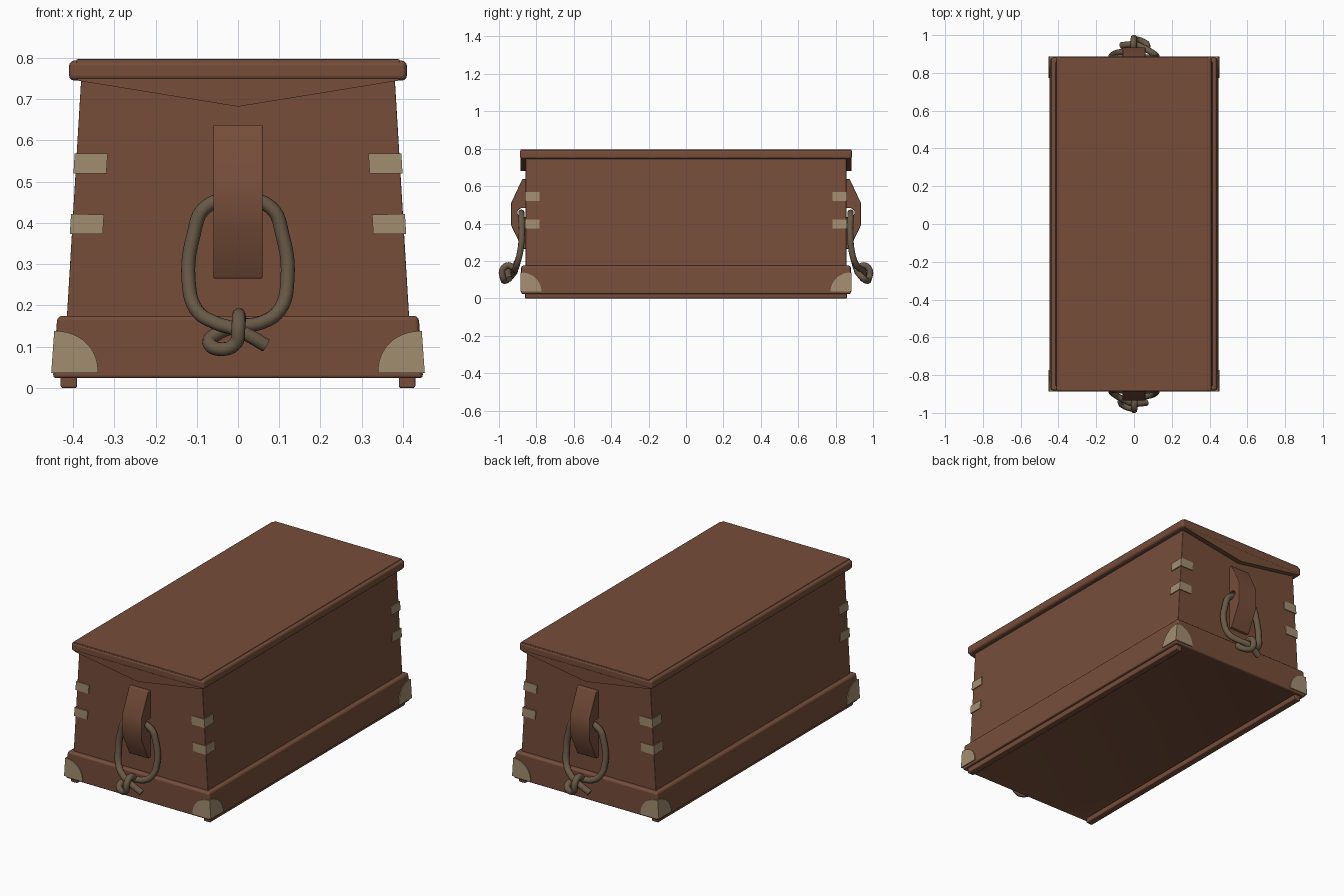
import bpy, bmesh, math

if "Cube" in bpy.data.objects:
    bpy.data.objects.remove(bpy.data.objects["Cube"], do_unlink=True)


def material(name, rgb):
    m = bpy.data.materials.new(name)
    m.use_nodes = True
    m.diffuse_color = (*rgb, 1)
    m.node_tree.nodes["Principled BSDF"].inputs["Base Color"].default_value = (*rgb, 1)
    return m


WOOD = material("brown wood", (0.18, 0.075, 0.042))
BRASS = material("dull brass", (0.36, 0.27, 0.16))
ROPE = material("rope", (0.14, 0.1, 0.062))


def mesh_object(name, verts, faces, mat, bevel=0.0):
    me = bpy.data.meshes.new(name)
    me.from_pydata(verts, [], faces)
    bm = bmesh.new()
    bm.from_mesh(me)
    bmesh.ops.recalc_face_normals(bm, faces=bm.faces)
    bm.to_mesh(me)
    bm.free()
    me.materials.append(mat)
    ob = bpy.data.objects.new(name, me)
    bpy.context.collection.objects.link(ob)
    if bevel:
        for p in me.polygons:
            p.use_smooth = True
        mod = ob.modifiers.new("rounded edges", "BEVEL")
        mod.width = bevel
        mod.segments = 3
        mod.limit_method = "ANGLE"
        mod.harden_normals = True
    return ob


def prism(name, ring_a, ring_b, mat, bevel=0.0):
    """Solid between two matching rings of points."""
    n = len(ring_a)
    faces = [list(range(n)), list(range(n, 2 * n))]
    faces += [[i, (i + 1) % n, n + (i + 1) % n, n + i] for i in range(n)]
    return mesh_object(name, ring_a + ring_b, faces, mat, bevel)


def tapered_box(name, low, high, mat, bevel=0.0, cx=0.0):
    """low and high are (half x, half y, z)."""
    def ring(hx, hy, z):
        return [(cx + a * hx, b * hy, z) for a, b in ((-1, -1), (1, -1), (1, 1), (-1, 1))]
    return prism(name, ring(*low), ring(*high), mat, bevel)


def body_x(z):
    return 0.415 - (z - 0.17) * 0.06


def skirt_x(z):
    return 0.449 - (z - 0.02) * 0.07


BODY_Y, SKIRT_Y = 0.857, 0.881

# Body, skirt with recessed underside, and runners
tapered_box("chest_body", (body_x(0.1), BODY_Y, 0.1), (body_x(0.76), BODY_Y, 0.76), WOOD, 0.004)
skirt = tapered_box("base_skirt", (skirt_x(0.02), SKIRT_Y, 0.02),
                    (skirt_x(0.175), SKIRT_Y, 0.175), WOOD, 0.012)
bm = bmesh.new()
bm.from_mesh(skirt.data)
bm.faces.ensure_lookup_table()
bottom = min(bm.faces, key=lambda f: f.calc_center_median().z)
bmesh.ops.inset_region(bm, faces=[bottom], thickness=0.06)
bmesh.ops.translate(bm, verts=bottom.verts, vec=(0, 0, 0.016))
bm.to_mesh(skirt.data)
bm.free()
for side, label in ((1, "left"), (-1, "right")):
    tapered_box(label + "_runner", (0.02, 0.86, 0), (0.02, 0.86, 0.03), WOOD, 0.005, side * 0.41)

# Lid with a raised top panel
tapered_box("lid", (0.41, 0.888, 0.745), (0.41, 0.888, 0.794), WOOD, 0.014)
tapered_box("lid_panel", (0.392, 0.885, 0.76), (0.392, 0.885, 0.797), WOOD, 0.003)


def corner_plate(name, outline, half_x, hy, sx, sy):
    """Thin plate folded round a vertical corner; outline holds (inset, z)."""
    front = [(sx * (half_x(z) - u), sy * hy, z) for u, z in outline]
    flank = [(sx * half_x(z), sy * (hy - u), z) for u, z in outline[1:-1]]
    n = len(front)
    faces = [list(range(n)), [n - 1] + list(range(2 * n - 3, n - 1, -1)) + [0]]
    ob = mesh_object(name, front + flank, faces, BRASS)
    mod = ob.modifiers.new("thickness", "SOLIDIFY")
    mod.thickness = 0.0098
    mod.offset = 0
    mod.use_even_offset = True


# Brass corner fittings
quarter = [(0.0, 0.036)] + [
    (0.108 * math.cos(a), 0.036 + 0.102 * math.sin(a))
    for a in (i * math.pi / 24 for i in range(12))] + [(0.0, 0.138)]
for sy, end in ((-1, "front"), (1, "back")):
    for sx, side in ((1, "left"), (-1, "right")):
        where = end + "_" + side
        corner_plate(where + "_corner_cap", quarter, skirt_x, SKIRT_Y, sx, sy)
        for z, label in ((0.52, "upper"), (0.373, "lower")):
            strap = [(0, z), (0.075, z), (0.075, z + 0.048), (0, z + 0.048)]
            corner_plate(f"{where}_{label}_strap", strap, body_x, BODY_Y, sx, sy)

# Handle bracket profile (outward, z) with a rope channel on its inner side
bracket = [(0.85, 0.638), (0.875, 0.638), (0.935, 0.51), (0.935, 0.39), (0.875, 0.265),
           (0.85, 0.265), (0.85, 0.435), (0.885, 0.435), (0.9, 0.448), (0.9, 0.468),
           (0.885, 0.482), (0.85, 0.482)]

# Rope path (x, outward, z): tail, up one arm, through the bracket, down, knot
rope_path = [(0.068, 0.945, 0.103), (0.03, 0.95, 0.125), (-0.005, 0.95, 0.142),
             (-0.055, 0.93, 0.158), (-0.1, 0.905, 0.188), (-0.12, 0.884, 0.265),
             (-0.108, 0.878, 0.37), (-0.08, 0.88, 0.437), (0.0, 0.88, 0.458),
             (0.08, 0.88, 0.437), (0.108, 0.878, 0.37), (0.12, 0.884, 0.265),
             (0.1, 0.902, 0.188), (0.055, 0.912, 0.158), (0.0, 0.914, 0.15),
             (-0.05, 0.924, 0.132), (-0.07, 0.945, 0.11), (-0.042, 0.968, 0.094),
             (-0.006, 0.978, 0.108), (0.001, 0.983, 0.148), (0.002, 0.955, 0.176),
             (0.003, 0.922, 0.165)]


def rope(name, sy):
    cu = bpy.data.curves.new(name, "CURVE")
    cu.dimensions = "3D"
    cu.bevel_depth = 0.017
    cu.bevel_resolution = 3
    cu.resolution_u = 6
    cu.use_fill_caps = True
    sp = cu.splines.new("BEZIER")
    sp.bezier_points.add(len(rope_path) - 1)
    for bp, (x, d, z) in zip(sp.bezier_points, rope_path):
        bp.co = (-sy * x, sy * d, z)
        bp.handle_left_type = bp.handle_right_type = "AUTO"
    cu.materials.append(ROPE)
    ob = bpy.data.objects.new(name, cu)
    bpy.context.collection.objects.link(ob)
    # Turn the rope into a smooth mesh
    bpy.ops.object.select_all(action="DESELECT")
    ob.select_set(True)
    bpy.context.view_layer.objects.active = ob
    bpy.ops.object.convert(target="MESH")
    bpy.ops.object.shade_smooth_by_angle(angle=math.radians(50))


# End fittings: pointed lid lip, handle bracket and rope handle
lip = [(-0.392, 0.755), (-0.388, 0.745), (0, 0.682), (0.388, 0.745), (0.392, 0.755)]
for sy, end in ((-1, "front"), (1, "back")):
    prism(end + "_lid_lip", [(x, sy * 0.85, z) for x, z in lip],
          [(x, sy * 0.885, z) for x, z in lip], WOOD)
    prism(end + "_handle_bracket", [(-0.06, sy * d, z) for d, z in bracket],
          [(0.06, sy * d, z) for d, z in bracket], WOOD, 0.004)
    rope(end + "_rope_handle", sy)
